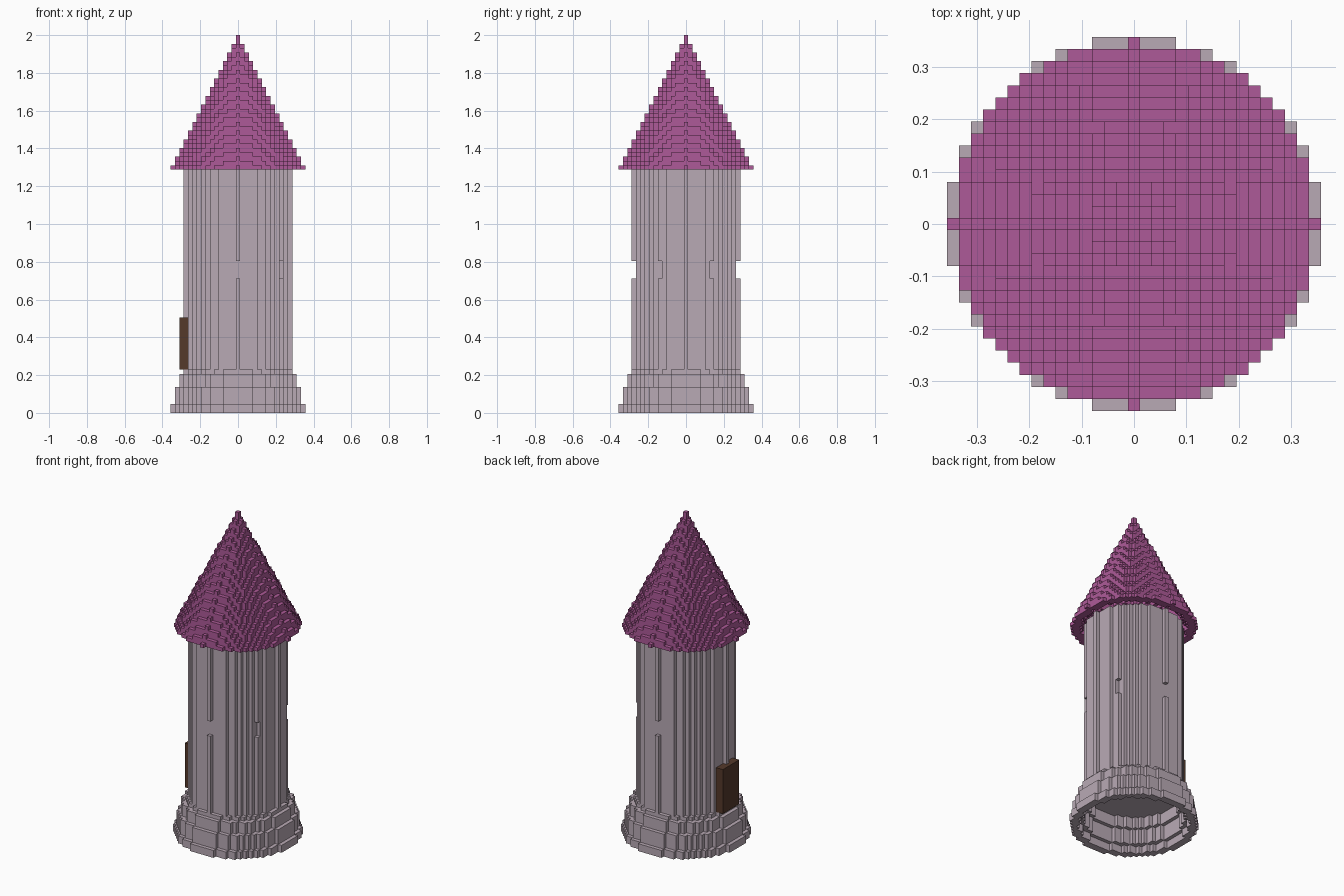
import bpy
import bmesh

if "Cube" in bpy.data.objects:
    bpy.data.objects.remove(bpy.data.objects["Cube"], do_unlink=True)

UNIT = 2.0 / 87  # one block; the tower is 87 blocks tall


def make_material(name, rgb):
    mat = bpy.data.materials.new(name)
    mat.use_nodes = True
    mat.diffuse_color = (*rgb, 1)
    mat.node_tree.nodes["Principled BSDF"].inputs["Base Color"].default_value = (*rgb, 1)
    return mat


stone = make_material("pale stone", (0.485, 0.402, 0.462))
tile = make_material("magenta roof tile", (0.423, 0.102, 0.314))
wood = make_material("dark wood", (0.089, 0.041, 0.024))


def disc(radius, hole=0.0):
    """Block cells of a round slab, optionally with a round hole."""
    n = int(radius)
    return {(x, y) for x in range(-n, n + 1) for y in range(-n, n + 1)
            if x * x + y * y <= radius * radius
            and (hole <= 0 or x * x + y * y > hole * hole)}


def build(name, tiers, mat):
    """Stack tiers of (bottom, top, cells) into one mesh of exposed faces."""
    bm = bmesh.new()
    verts = {}

    def face(*corners):
        for c in corners:
            if c not in verts:
                verts[c] = bm.verts.new([v * UNIT for v in c])
        bm.faces.new([verts[c] for c in corners])

    for i, (z0, z1, cells) in enumerate(tiers):
        below = tiers[i - 1][2] if i else set()
        above = tiers[i + 1][2] if i + 1 < len(tiers) else set()
        for x, y in cells:
            a, b, c, d = x - .5, x + .5, y - .5, y + .5
            ring = [(a, c), (b, c), (b, d), (a, d)]
            if (x, y) not in above:
                face(*[(px, py, z1) for px, py in ring])
            if (x, y) not in below:
                face(*[(px, py, z0) for px, py in reversed(ring)])
            sides = [(0, -1), (1, 0), (0, 1), (-1, 0)]
            for k, (dx, dy) in enumerate(sides):
                if (x + dx, y + dy) not in cells:
                    p, q = ring[k], ring[(k + 1) % 4]
                    face((*p, z0), (*q, z0), (*q, z1), (*p, z1))

    mesh = bpy.data.meshes.new(name)
    bm.to_mesh(mesh)
    bm.free()
    mesh.materials.append(mat)
    obj = bpy.data.objects.new(name, mesh)
    bpy.context.scene.collection.objects.link(obj)
    return obj


# Flared hollow plinth, closed by a floor slab
build("stepped_base", [
    (0, 2, disc(15.5, 13.5)),
    (2, 6, disc(14.5, 12.5)),
    (6, 9, disc(13.5, 11.5)),
    (9, 10, disc(12.5)),
], stone)

# Tall shaft with four shallow window slits
shaft = disc(12)
slits = {(0, 12), (0, -12), (10, 6), (10, -6)}
build("tower_wall", [
    (10, 31, shaft),
    (31, 35, shaft - slits),
    (35, 56, shaft),
], stone)

# Hollow conical roof, half a block narrower on every course
build("cone_roof", [
    (56 + k, 57 + k, disc(15 - k / 2, 13 - k / 2)) for k in range(31)
], tile)

# Door slab on the -x side
build("door", [
    (10, 22, {(x, y) for x in (-13, -12) for y in range(-3, 4)}),
], wood)
